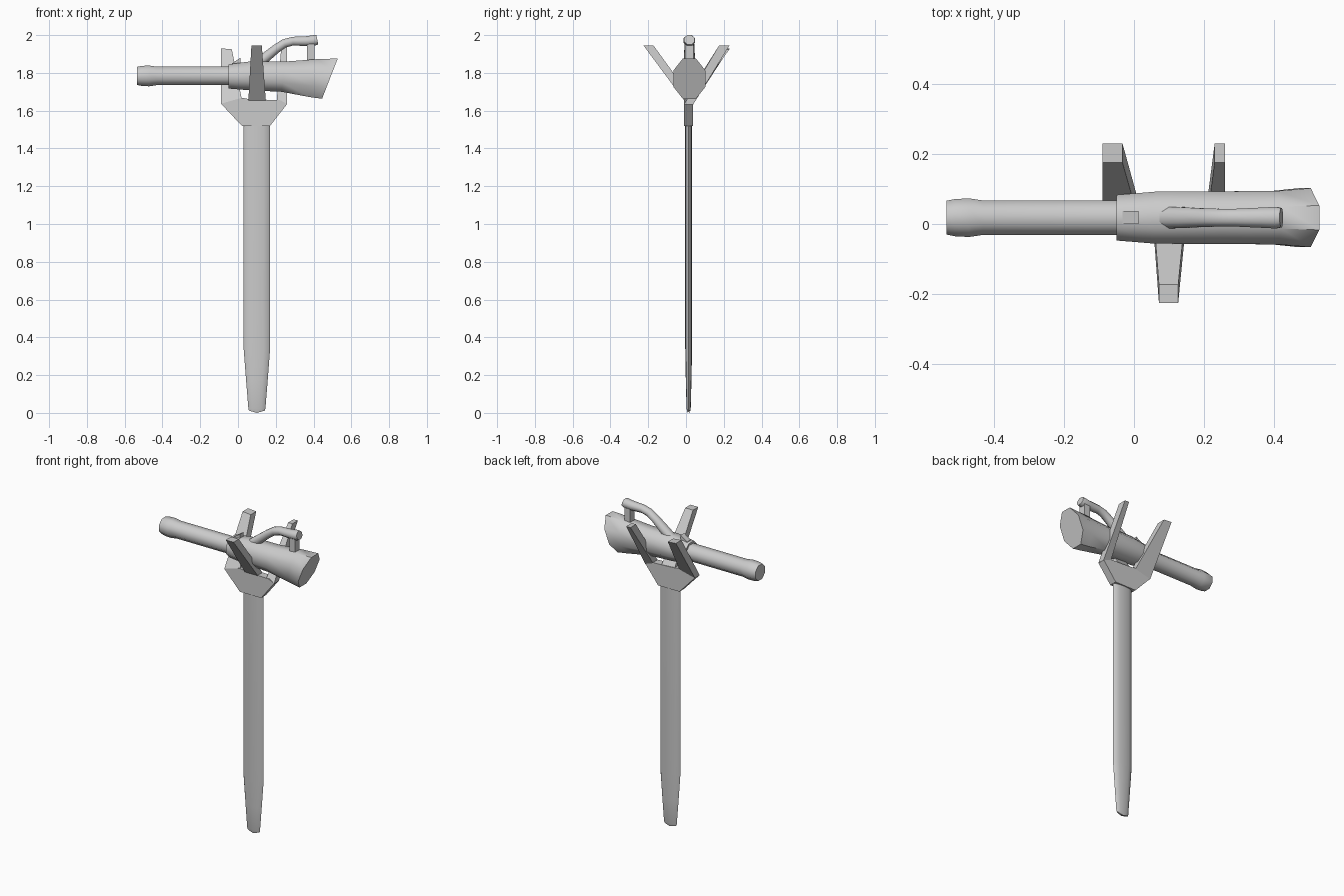
import bpy, bmesh, math
from mathutils import Vector

if "Cube" in bpy.data.objects:
    bpy.data.objects.remove(bpy.data.objects["Cube"])

YC = 0.018  # depth of the gun and stake centre line


def loft(name, rings, smooth=None):
    """Skin a list of equal-length point rings and cap both ends."""
    bm = bmesh.new()
    rows = [[bm.verts.new(p) for p in ring] for ring in rings]
    n = len(rows[0])
    for a, b in zip(rows, rows[1:]):
        for i in range(n):
            j = (i + 1) % n
            bm.faces.new((a[i], a[j], b[j], b[i]))
    bm.faces.new(rows[0])
    bm.faces.new(rows[-1])
    bmesh.ops.recalc_face_normals(bm, faces=bm.faces)
    mesh = bpy.data.meshes.new(name)
    bm.to_mesh(mesh)
    bm.free()
    ob = bpy.data.objects.new(name, mesh)
    bpy.context.collection.objects.link(ob)
    if smooth:
        bpy.ops.object.select_all(action='DESELECT')
        ob.select_set(True)
        bpy.context.view_layer.objects.active = ob
        bpy.ops.object.shade_smooth_by_angle(angle=math.radians(smooth))
    return ob


OCT = [(math.cos(a) / math.cos(math.pi / 8), math.sin(a) / math.cos(math.pi / 8))
       for a in (math.pi / 8 + i * math.pi / 4 for i in range(8))]


def oct_ring(x_top, x_bot, w, z_top, z_bot):
    """Flat-topped octagon across the x axis, optionally slanted."""
    m, h = (z_top + z_bot) / 2, (z_top - z_bot) / 2
    s = math.cos(math.pi / 8)
    return [(x_bot + (x_top - x_bot) * (v + 1) / 2, YC + u * w, m + v * h)
            for u, v in OCT]


def rect(x0, x1, y0, y1, z0, z1):
    """Four-sided ring; z may differ between the two x ends."""
    return [(x0, y0, z0), (x1, y0, z1), (x1, y1, z1), (x0, y1, z0)]


# Stake: flattened rounded post with a tapered foot
def stake_ring(w, d, z, sag=0.0):
    ring = []
    for i in range(12):
        a = i * math.tau / 12
        c = math.cos(a)
        ring.append((0.1 + w * c, 0.014 + d * math.sin(a), z + sag * abs(c)))
    return ring


loft("stake", [stake_ring(0.042, 0.006, 0.0, 0.012), stake_ring(0.045, 0.011, 0.022),
               stake_ring(0.057, 0.015, 0.17), stake_ring(0.07, 0.018, 0.34),
               stake_ring(0.07, 0.018, 1.53)], 50)

# Cradle base plate
plate = [(0.02, 1.52), (0.17, 1.52), (0.26, 1.635), (0.225, 1.655), (0.145, 1.658),
         (0.055, 1.662), (0.02, 1.668), (-0.09, 1.637)]
loft("cradle_base", [[(x, y, z) for x, z in plate] for y in (-0.01, 0.038)])

# Cradle prongs: two lean back, one leans forward
loft("prong_back_left", [rect(-0.09, 0.02, -0.01, 0.038, 1.635, 1.662),
                         rect(-0.09, -0.033, 0.175, 0.23, 1.93, 1.925)])
loft("prong_back_right", [rect(0.205, 0.26, -0.01, 0.038, 1.652, 1.633),
                          rect(0.23, 0.26, 0.175, 0.23, 1.945, 1.945)])
loft("prong_front", [rect(0.055, 0.147, -0.01, 0.038, 1.655, 1.655),
                     rect(0.071, 0.126, -0.225, -0.172, 1.945, 1.945)])

# Barrel with a swollen muzzle
ZG = 1.784
loft("barrel", [oct_ring(x, x, r, ZG + r, ZG - r) for x, r in
                ((-0.535, 0.048), (-0.51, 0.053), (-0.47, 0.055), (-0.43, 0.049), (-0.04, 0.049))], 50)

# Receiver flaring into a slanted stock
loft("receiver_stock", [oct_ring(-0.05, -0.05, 0.065, 1.845, 1.717),
                        oct_ring(0.06, 0.06, 0.074, 1.86, 1.708),
                        oct_ring(0.25, 0.23, 0.075, 1.86, 1.70),
                        oct_ring(0.42, 0.38, 0.076, 1.873, 1.672),
                        oct_ring(0.528, 0.445, 0.084, 1.876, 1.663)], 50)

# Carry handle: swept octagonal tube with varying thickness
path = [(0.08, 1.83, 0.028), (0.14, 1.877, 0.027), (0.20, 1.926, 0.024),
        (0.245, 1.956, 0.023), (0.29, 1.968, 0.023), (0.36, 1.968, 0.026),
        (0.405, 1.972, 0.028), (0.42, 1.975, 0.025)]
rings = []
for i, (x, z, r) in enumerate(path):
    p, q = path[max(i - 1, 0)], path[min(i + 1, len(path) - 1)]
    t = Vector((q[0] - p[0], q[1] - p[1])).normalized()
    rings.append([(x - t.y * v * r, YC + u * r * 1.1, z + t.x * v * r) for u, v in OCT])
loft("carry_handle", rings, 50)

# Handle support post
loft("handle_post", [rect(0.365, 0.405, YC - 0.022, YC + 0.022, z, z) for z in (1.85, 1.965)])

# Front sight wedge
sight = [(-0.033, 1.83), (0.013, 1.83), (0.013, 1.88), (-0.033, 1.85)]
loft("front_sight", [[(x, y, z) for x, z in sight] for y in (0.0, 0.037)])
